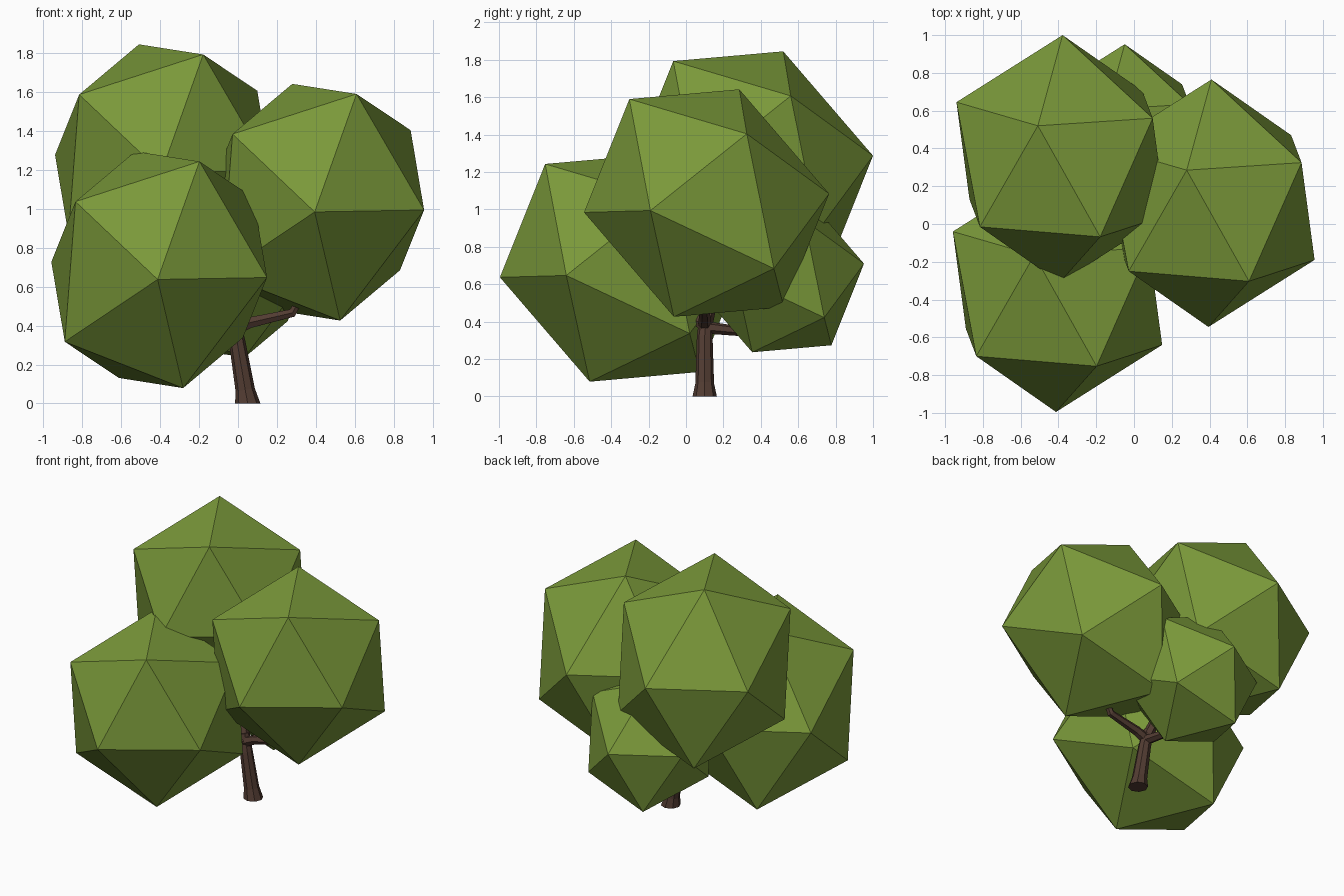
import bpy, bmesh
from mathutils import Vector

if "Cube" in bpy.data.objects:
    bpy.data.objects.remove(bpy.data.objects["Cube"])


def material(name, rgb):
    m = bpy.data.materials.new(name)
    m.diffuse_color = (*rgb, 1)
    m.use_nodes = True
    m.node_tree.nodes["Principled BSDF"].inputs["Base Color"].default_value = m.diffuse_color
    return m


leaf = material("leaf green", (0.195, 0.318, 0.042))
bark = material("bark brown", (0.085, 0.045, 0.032))


def finish(name, bm, mat):
    bmesh.ops.recalc_face_normals(bm, faces=bm.faces)
    me = bpy.data.meshes.new(name)
    bm.to_mesh(me)
    bm.free()
    me.materials.append(mat)
    ob = bpy.data.objects.new(name, me)
    bpy.context.collection.objects.link(ob)


# Leaf clumps: tilted, slightly stretched icosahedra (six corners and their opposites)
HALF = [(-0.008, -0.655, -0.05), (0.207, -0.413, 0.556), (0.554, -0.30, -0.04),
        (0.123, -0.175, -0.608), (-0.485, -0.215, -0.37), (-0.43, -0.36, 0.35)]


def clump(name, centre, size):
    bm = bmesh.new()
    for h in HALF:
        for s in (size, -size):
            bm.verts.new(Vector(centre) + Vector(h) * s)
    bmesh.ops.convex_hull(bm, input=bm.verts[:])
    finish(name, bm, leaf)


clump("front_leaf_clump", (-0.405, -0.34, 0.687), 1)
clump("top_leaf_clump", (-0.386, 0.345, 1.237), 1)
clump("right_leaf_clump", (0.402, 0.11, 1.034), 1)
clump("small_back_leaf_clump", (-0.055, 0.48, 0.674), 0.72)


# Trunk and branches: tapered tubes swept along short paths
def limb(name, path, sides=8):
    bm = bmesh.new()
    pts = [Vector(p[:3]) for p in path]
    rings = []
    for i, p in enumerate(pts):
        d = pts[min(i + 1, len(pts) - 1)] - pts[max(i - 1, 0)]
        if p.z == 0:
            d = Vector((0, 0, 1))
        q = Vector((0, 0, 1)).rotation_difference(d.normalized())
        ring = bmesh.ops.create_circle(bm, segments=sides, radius=path[i][3])["verts"]
        for v in ring:
            v.co = p + q @ v.co
        rings.append(ring)
    for a, b in zip(rings, rings[1:]):
        for i in range(sides):
            j = (i + 1) % sides
            bm.faces.new((a[i], a[j], b[j], b[i]))
    bm.faces.new(rings[0])
    bm.faces.new(rings[-1])
    finish(name, bm, bark)


limb("trunk", [(0.05, 0.10, 0, 0.065), (0.037, 0.10, 0.07, 0.05),
               (-0.005, 0.10, 0.32, 0.042), (-0.03, 0.11, 0.44, 0.036)])
limb("right_branch", [(-0.02, 0.10, 0.38, 0.036), (0.06, 0.10, 0.415, 0.032),
                      (0.28, 0.10, 0.465, 0.025), (0.36, 0.11, 0.62, 0.02)], 6)
limb("back_branch", [(-0.01, 0.10, 0.37, 0.034), (-0.03, 0.28, 0.35, 0.028),
                     (-0.05, 0.42, 0.45, 0.02)], 6)
limb("front_branch", [(-0.02, 0.10, 0.38, 0.034), (-0.15, -0.02, 0.46, 0.028),
                      (-0.28, -0.16, 0.56, 0.02)], 6)
limb("top_branch", [(-0.02, 0.11, 0.40, 0.036), (-0.10, 0.16, 0.62, 0.03),
                    (-0.22, 0.24, 0.92, 0.02)], 6)
